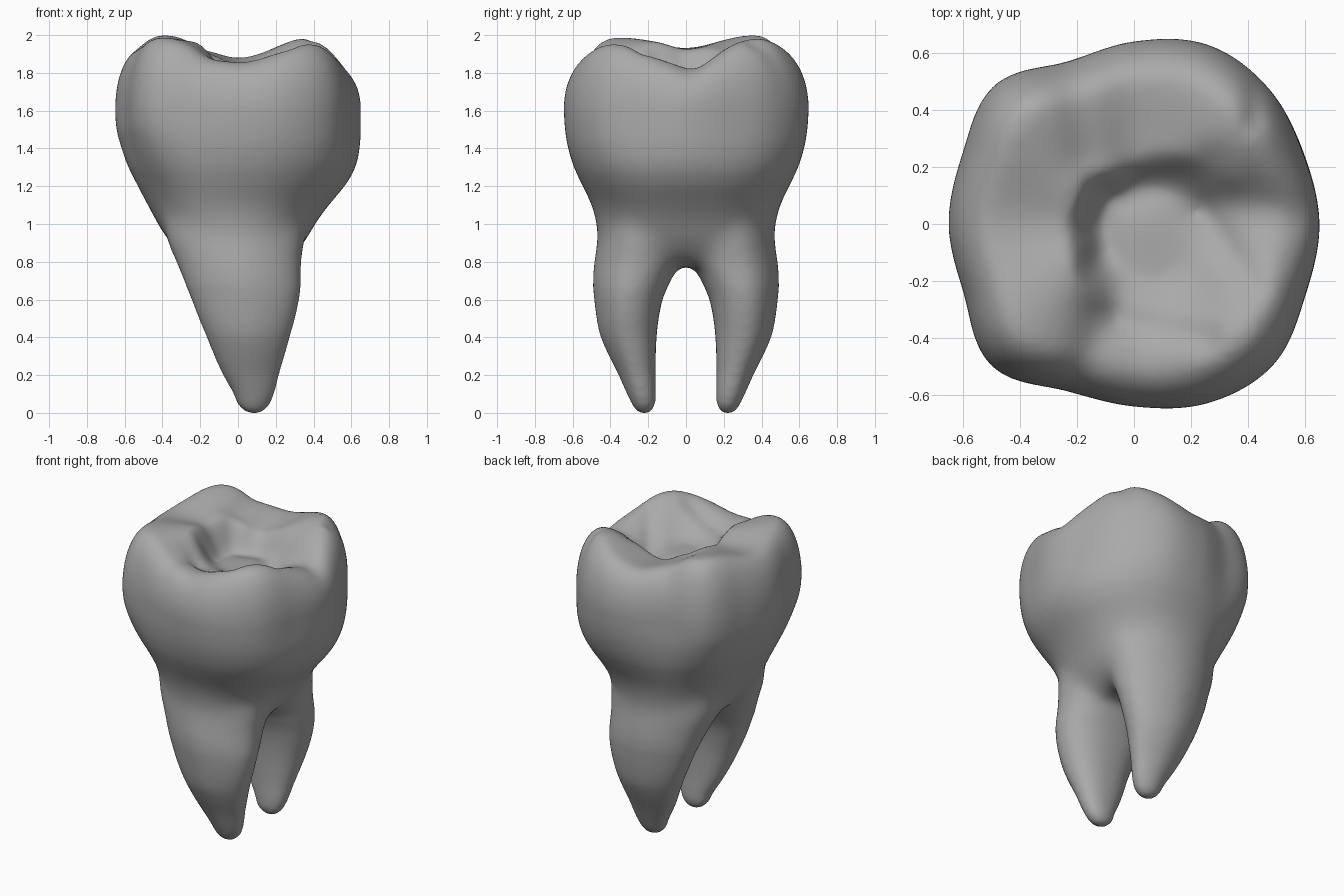
import bpy
import bmesh
import math
from mathutils import Vector

cube = bpy.data.objects.get("Cube")
if cube:
    bpy.data.objects.remove(cube, do_unlink=True)

SIDES = 112
# Evenly spaced around from +x: crown outline radius, rim height,
# edge of the hollow, and share of the rise made by its wall
OUTLINE = [.65, .643, .67, .68, .64, .615, .69, .65,
           .65, .645, .705, .632, .64, .68, .695, .65]
RIM = [1.835, 1.975, 1.87, 1.99, 1.92, 1.975, 1.845, 1.945]
HOLLOW = [.75, .5, .38, .36, .38, .42, .55, .78]
WALL = [.5, .55, .65, .65, .95, .85, .6, .5]
# Grooves of the chewing surface: path, width, depth
GROOVES = [
    ([(-.08, -.28), (-.13, -.08), (-.11, .08), (.25, .20)], .07, .03),
    ([(.22, .08), (.40, .08), (.56, .03)], .08, .03),
    ([(.24, .04), (.42, -.22)], .05, .025),
    ([(-.12, -.34), (-.20, -.58)], .07, .025),
    ([(-.17, .25), (-.22, .50)], .07, .02),
    ([(.42, .36), (.44, .56)], .04, .03),
    ([(-.05, -.34), (.25, -.40)], .05, .03),
]
# Neck and crown sides: height, x low, x high, half depth
BODY = [(.77, -.20, .22, .38), (.82, -.29, .30, .43), (.9, -.38, .37, .465),
        (1.0, -.44, .425, .475), (1.1, -.488, .495, .505),
        (1.2, -.537, .575, .555), (1.3, -.585, .625, .60),
        (1.4, -.62, .645, .63), (1.5, -.645, .65, .645), (1.6, -.65, .65, .65)]
# Root: height, x low, x high, inner y, outer y
ROOT = [(1.05, -.39, .35, .06, .43), (.9, -.38, .355, .02, .47),
        (.8, -.337, .34, .02, .487), (.7, -.292, .335, .075, .494),
        (.6, -.25, .325, .12, .487), (.5, -.212, .305, .143, .475),
        (.4, -.17, .277, .155, .455), (.3, -.13, .249, .16, .413),
        (.2, -.085, .22, .162, .363), (.1, -.03, .195, .16, .318),
        (.04, -.005, .172, .163, .29), (.01, .02, .15, .175, .272),
        (-.015, .055, .115, .195, .245)]


def cubic(a, b, c, d, t):
    return b + .5 * t * (c - a + t * (2*a - 5*b + 4*c - d + t * (3*(b - c) + d - a)))


def around(values, angle):
    """Smooth periodic interpolation of values spaced evenly around a circle."""
    n = len(values)
    t = angle / math.tau * n
    i = math.floor(t)
    return cubic(*(values[(i + k) % n] for k in (-1, 0, 1, 2)), t - i)


def refine(rows, steps=4):
    """Insert smoothly interpolated rows between the given ones."""
    last = len(rows) - 1
    out = []
    for i in range(last):
        near = [rows[min(last, max(0, i + k))] for k in (-1, 0, 1, 2)]
        out += [[cubic(*v, s / steps) for v in zip(*near)] for s in range(steps)]
    return out + [rows[-1]]


def smoothstep(lo, hi, v):
    t = min(1, max(0, (v - lo) / (hi - lo)))
    return t * t * (3 - 2 * t)


def rounded(angle, power):
    """Radius of a unit rounded square in the given direction."""
    return (abs(math.cos(angle))**power + abs(math.sin(angle))**power) ** (-1 / power)


def segment_distance(p, a, b):
    a, b = Vector(a), Vector(b)
    t = min(1, max(0, (p - a).dot(b - a) / (b - a).length_squared))
    return (p - a - t * (b - a)).length


def chewing_height(x, y, f, angle):
    """Cusps on the rim, a steep-walled hollow and the grooves."""
    edge, share = around(HOLLOW, angle), around(WALL, angle)
    rise = share * smoothstep(.4 * edge, edge, f) + (1 - share) * smoothstep(.25, .82, f)
    h = 1.745 + (around(RIM, angle) - 1.745) * rise
    p = Vector((x, y))
    for path, width, depth in GROOVES:
        d = min(segment_distance(p, a, b) for a, b in zip(path, path[1:]))
        h -= depth * math.exp(-(d / width) ** 2)
    return h


def root_point(a, side, z, x0, x1, y0, y1):
    """Root section, flatter on the inner face and rounder outside."""
    r = rounded(a, 2.05 - .25 * math.sin(a)) / 2
    return ((x0 + x1) / 2 + (x1 - x0) * r * math.cos(a),
            side * ((y0 + y1) / 2 + (y1 - y0) * r * math.sin(a)), z)


def loft(bm, rings):
    rows = [[bm.verts.new(p) for p in ring] for ring in rings]
    faces = []
    for low, high in zip(rows, rows[1:]):
        for i in range(len(low)):
            j = (i + 1) % len(low)
            faces.append(bm.faces.new((low[i], low[j], high[j], high[i])))
    faces += [bm.faces.new(rows[0][::-1]), bm.faces.new(rows[-1])]
    bmesh.ops.recalc_face_normals(bm, faces=faces)


angles = [math.tau * i / SIDES for i in range(SIDES)]
bm = bmesh.new()

# Neck and crown, closed over the top by the chewing surface
rings = []
for z, x0, x1, depth in refine(BODY):
    blend = smoothstep(1.05, 1.62, z)
    pinch = .04 * (1 - smoothstep(.8, 1.2, z))
    ring = []
    for a in angles:
        r = around(OUTLINE, a) / .65 * blend + rounded(a, 2.2) * (1 - blend)
        r *= 1 - pinch * math.exp(-(math.sin(a) / .35) ** 2)
        ring.append(((x0 + x1) / 2 + (x1 - x0) / 2 * r * math.cos(a),
                     depth * r * math.sin(a), z))
    rings.append(ring)
STEPS = 40
for k in range(1, STEPS):
    f = math.cos(math.pi / 2 * k / STEPS)
    shoulder = math.sqrt(1 - max(0, (f - .74) / .26) ** 2.3)
    ring = []
    for a in angles:
        r = around(OUTLINE, a) * f
        x, y = r * math.cos(a), r * math.sin(a)
        ring.append((x, y, 1.6 + (chewing_height(x, y, f, a) - 1.6) * shoulder))
    rings.append(ring)
loft(bm, rings)

# Front and back roots
for side in (-1, 1):
    loft(bm, [[root_point(a, side, *row) for a in angles] for row in refine(ROOT)])

mesh = bpy.data.meshes.new("tooth")
bm.to_mesh(mesh)
bm.free()
tooth = bpy.data.objects.new("tooth", mesh)
bpy.context.collection.objects.link(tooth)

# Fuse crown and roots into one skin
remesh = tooth.modifiers.new("fuse", 'REMESH')
remesh.mode = 'VOXEL'
remesh.voxel_size = .018
soften = tooth.modifiers.new("soften", 'SMOOTH')
soften.factor = .5
soften.iterations = 6
bpy.context.view_layer.update()
evaluated = tooth.evaluated_get(bpy.context.evaluated_depsgraph_get())
skin = bpy.data.meshes.new_from_object(evaluated)
tooth.modifiers.clear()
tooth.data = skin
bpy.data.meshes.remove(mesh)
skin.name = "tooth"

# Melt the neck into the roots, most strongly where they fork
bm = bmesh.new()
bm.from_mesh(skin)
for reach in (.17, .2, .23, .26, .29):
    neck = [v for v in bm.verts if abs(v.co.z - .96) < reach]
    for _ in range(8):
        bmesh.ops.smooth_vert(bm, verts=neck, factor=.5,
                              use_axis_x=True, use_axis_y=True, use_axis_z=True)
ground = min(v.co.z for v in bm.verts)
bmesh.ops.translate(bm, verts=bm.verts[:], vec=(0, 0, -ground))
for face in bm.faces:
    face.smooth = True
    face.material_index = 0
bm.to_mesh(skin)
bm.free()

grey = bpy.data.materials.new("plain grey")
grey.use_nodes = True
color = (.4, .4, .4, 1)
grey.diffuse_color = color
grey.node_tree.nodes["Principled BSDF"].inputs["Base Color"].default_value = color
skin.materials.clear()
skin.materials.append(grey)
